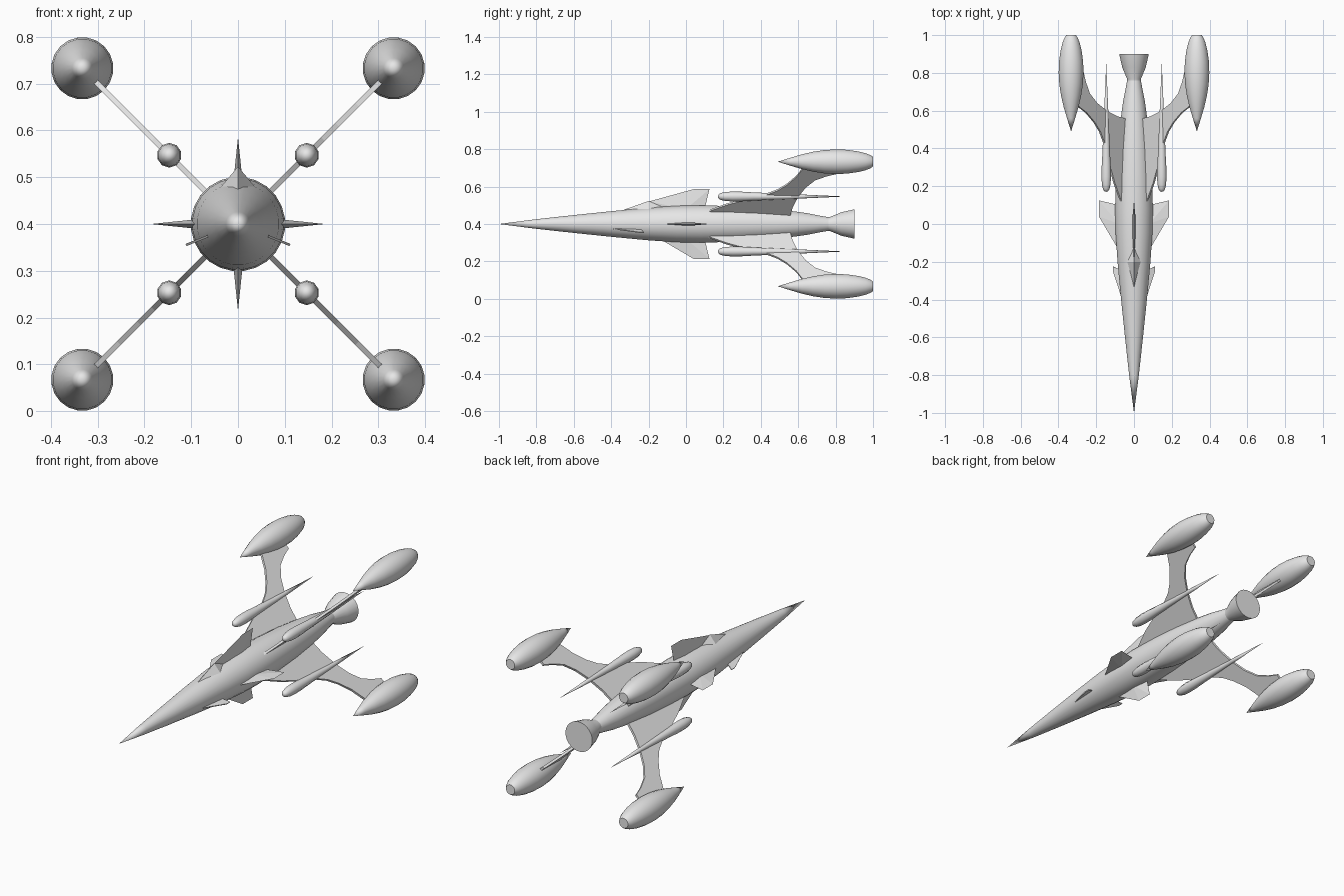
import bpy, bmesh, math

if "Cube" in bpy.data.objects:
    bpy.data.objects.remove(bpy.data.objects["Cube"], do_unlink=True)

AXIS_Z = 0.4   # height of the fuselage centreline
hull_grey = bpy.data.materials.new("hull_grey")
hull_grey.use_nodes = True
hull_grey.diffuse_color = (0.8, 0.8, 0.8, 1)
hull_grey.node_tree.nodes["Principled BSDF"].inputs["Base Color"].default_value = (0.8, 0.8, 0.8, 1)


def finish(name, bm, smooth=None):
    bmesh.ops.recalc_face_normals(bm, faces=bm.faces)
    mesh = bpy.data.meshes.new(name)
    bm.to_mesh(mesh)
    bm.free()
    mesh.materials.append(hull_grey)
    obj = bpy.data.objects.new(name, mesh)
    bpy.context.collection.objects.link(obj)
    if smooth:
        bpy.ops.object.select_all(action='DESELECT')
        obj.select_set(True)
        bpy.context.view_layer.objects.active = obj
        bpy.ops.object.shade_smooth_by_angle(angle=math.radians(smooth))
    return obj


def radial(angle, y, d, t=0.0):
    """Point at distance d from the centreline, offset t across the radius."""
    c, s = math.cos(angle), math.sin(angle)
    return (d * c - t * s, y, AXIS_Z + d * s + t * c)


def lathe(name, profile, segments, centre=(0, AXIS_Z), smooth=40):
    """Turn (y, radius) points around a lengthwise axis; open ends are capped."""
    bm = bmesh.new()
    rings = []
    for y, r in profile:
        if r == 0:
            rings.append([bm.verts.new((centre[0], y, centre[1]))] * segments)
            continue
        angles = [math.tau * (i + 0.5) / segments for i in range(segments)]
        rings.append([bm.verts.new((centre[0] + r * math.cos(a), y,
                                    centre[1] + r * math.sin(a))) for a in angles])
    for a, b in zip(rings, rings[1:]):
        for i in range(segments):
            j = (i + 1) % segments
            bm.faces.new(list(dict.fromkeys((a[i], a[j], b[j], b[i]))))
    for ring in (rings[0], rings[-1]):
        if ring[0] is not ring[1]:
            bm.faces.new(ring)
    return finish(name, bm, smooth)


def solid_hull(name, points):
    bm = bmesh.new()
    for p in points:
        bm.verts.new(p)
    bmesh.ops.convex_hull(bm, input=bm.verts)
    return finish(name, bm)


def plate(name, outline, angle, thickness):
    """Flat plate from (y, distance) points lying in a radial plane."""
    bm = bmesh.new()
    sides = [[bm.verts.new(radial(angle, y, d, t)) for y, d in outline]
             for t in (-thickness / 2, thickness / 2)]
    for side in sides:
        bm.faces.new(side)
    n = len(outline)
    for i in range(n):
        j = (i + 1) % n
        bm.faces.new((sides[0][i], sides[0][j], sides[1][j], sides[1][i]))
    return finish(name, bm)


# Fuselage and engine bell
lathe("fuselage", [(-1, 0), (-0.8, 0.026), (-0.6, 0.048), (-0.4, 0.069), (-0.2, 0.088),
                   (-0.05, 0.098), (0.08, 0.101), (0.25, 0.096), (0.4, 0.087),
                   (0.55, 0.072), (0.65, 0.058), (0.72, 0.044), (0.765, 0.036)], 24)
lathe("engine_nozzle", [(0.755, 0.036), (0.77, 0.038), (0.83, 0.063), (0.9, 0.079)], 24)

# Swept wings with tip tanks and mid-span pods, on the four diagonals
leading = [(0.09, 0.05), (0.1, 0.09), (0.22, 0.15), (0.33, 0.192), (0.42, 0.22),
           (0.49, 0.257), (0.54, 0.3), (0.59, 0.36), (0.63, 0.432)]
trailing = [(0.81, 0.432), (0.81, 0.385), (0.75, 0.365), (0.69, 0.335),
            (0.64, 0.28), (0.6, 0.21), (0.57, 0.13), (0.555, 0.05)]
tank = [(0.49, 0), (0.56, 0.022), (0.62, 0.04), (0.68, 0.054), (0.74, 0.063), (0.8, 0.0665),
        (0.86, 0.0645), (0.92, 0.056), (0.96, 0.046), (0.985, 0.036), (1, 0.026)]
pod = [(0.17, 0), (0.174, 0.011), (0.185, 0.018), (0.21, 0.024), (0.25, 0.0265),
       (0.3, 0.0255), (0.36, 0.022), (0.45, 0.018), (0.6, 0.0115), (0.85, 0)]
for vertical, sz in (("upper", 1), ("lower", -1)):
    for side, sx in (("left", 1), ("right", -1)):
        tag = f"{vertical}_{side}"
        plate(f"{tag}_wing", leading + trailing, math.atan2(sz, sx), 0.012)
        lathe(f"{tag}_tip_tank", tank, 20, (sx * 0.333, AXIS_Z + sz * 0.333))
        lathe(f"{tag}_pod", pod, 10, (sx * 0.147, AXIS_Z + sz * 0.147), 45)

# Knife-edged stabiliser fins on the four main directions
for i, name in enumerate(("left_fin", "dorsal_fin", "right_fin", "ventral_fin")):
    a = i * math.pi / 2
    points = [radial(a, -0.14, 0.08), radial(a, 0, 0.08, 0.011), radial(a, 0, 0.08, -0.011),
              radial(a, 0.1, 0.08), radial(a, 0.04, 0.186), radial(a, 0.125, 0.186)]
    if name == "dorsal_fin":
        points.append(radial(a, -0.2, 0.12))
    solid_hull(name, points)

# Faceted canopy ahead of the dorsal fin
solid_hull("canopy", [(0, -0.35, 0.47), (0.036, -0.2, 0.48), (-0.036, -0.2, 0.48),
                      (0, -0.2, 0.523), (0, -0.12, 0.492)])

# Small forward canards, drooping slightly
droop = math.radians(22)
canard = [(-0.41, 0.05), (-0.385, 0.072), (-0.25, 0.12), (-0.225, 0.119), (-0.25, 0.06)]
plate("left_canard", canard, -droop, 0.005)
plate("right_canard", canard, math.pi + droop, 0.005)
